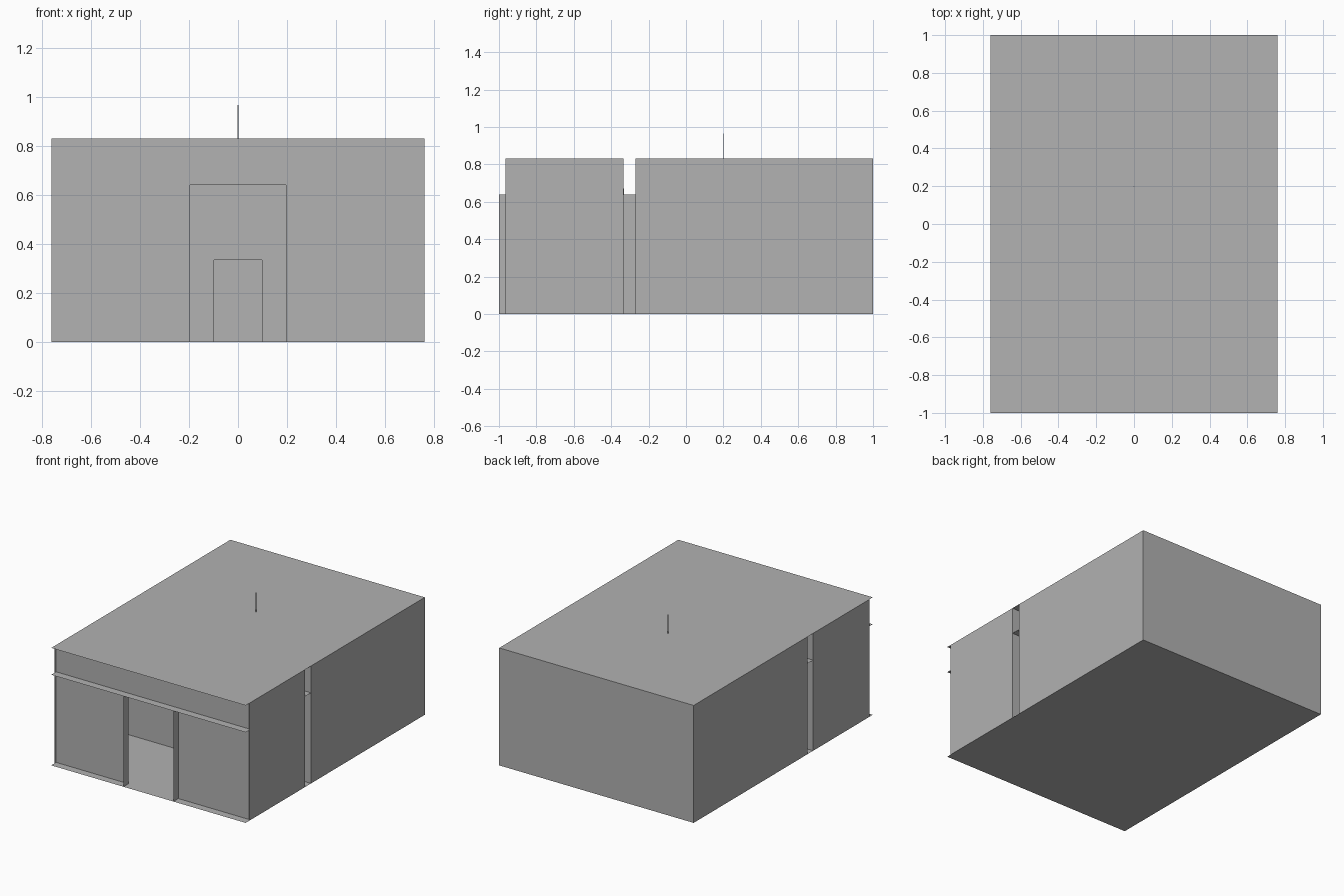
import bpy, bmesh

if "Cube" in bpy.data.objects:
    bpy.data.objects.remove(bpy.data.objects["Cube"])

# One plain grey for the whole building
grey = bpy.data.materials.new("plain_grey")
grey.diffuse_color = (0.445, 0.445, 0.445, 1.0)
grey.use_nodes = True
grey.node_tree.nodes["Principled BSDF"].inputs["Base Color"].default_value = grey.diffuse_color

W, ROOF, CEIL = 0.76, 0.83, 0.64      # half width, roof height, ceiling height
POST = 0.195                          # half width of the entrance


def sheet(name, points):
    """A single flat face through the given outline."""
    bm = bmesh.new()
    bm.faces.new([bm.verts.new(p) for p in points])
    mesh = bpy.data.meshes.new(name)
    bm.to_mesh(mesh)
    bm.free()
    mesh.materials.append(grey)
    ob = bpy.data.objects.new(name, mesh)
    bpy.context.collection.objects.link(ob)
    return ob


def slab(name, z, up=True):
    pts = [(-W, -1, z), (W, -1, z), (W, 1, z), (-W, 1, z)]
    return sheet(name, pts if up else pts[::-1])


def cross_wall(name, y, half=None, height=0.0, flip=False):
    """Full-height wall across the building, with an optional doorway."""
    prof = [(-W, 0)]
    if half:
        prof += [(-half, 0), (-half, height), (half, height), (half, 0)]
    prof += [(W, 0), (W, ROOF), (-W, ROOF)]
    pts = [(x, y, z) for x, z in prof]
    return sheet(name, pts[::-1] if flip else pts)


def side_sheet(name, x, y0, y1, top):
    pts = [(x, y0, 0), (x, y1, 0), (x, y1, top), (x, y0, top)]
    return sheet(name, pts if x > 0 else pts[::-1])


def box(name, lo, hi):
    bm = bmesh.new()
    bmesh.ops.create_cube(bm, size=1)
    for v in bm.verts:
        v.co = [(a + b) / 2 + c * (b - a) for a, b, c in zip(lo, hi, v.co)]
    mesh = bpy.data.meshes.new(name)
    bm.to_mesh(mesh)
    bm.free()
    mesh.materials.append(grey)
    ob = bpy.data.objects.new(name, mesh)
    bpy.context.collection.objects.link(ob)


# Horizontal sheets
slab("floor", 0, up=True)
slab("ceiling", CEIL)
slab("roof", ROOF)

# Cross walls: entrance, both faces of the gap, and the closed back
cross_wall("front_wall", -0.945, POST, CEIL)
cross_wall("room_back_wall", -0.335, 0.097, 0.335, flip=True)
cross_wall("hall_front_wall", -0.27, POST, CEIL)
cross_wall("back_wall", 1.0, flip=True)

# Outer side walls and entrance fins, left and right
for side, s in (("left", -1), ("right", 1)):
    side_sheet(side + "_front_side_wall", s * W, -0.965, -0.335, ROOF)
    side_sheet(side + "_rear_side_wall", s * W, -0.27, 1.0, ROOF)
    side_sheet(side + "_entrance_fin", s * POST, -1.0, -0.945, CEIL)
    side_sheet(side + "_passage_fin", s * POST, -0.335, -0.27, CEIL)

# Small plate above the passage and the roof mast
box("passage_plate", (-0.05, -0.335, CEIL), (0.05, -0.331, 0.67))
box("roof_mast", (-0.002, 0.199, ROOF), (0.002, 0.201, 0.965))
